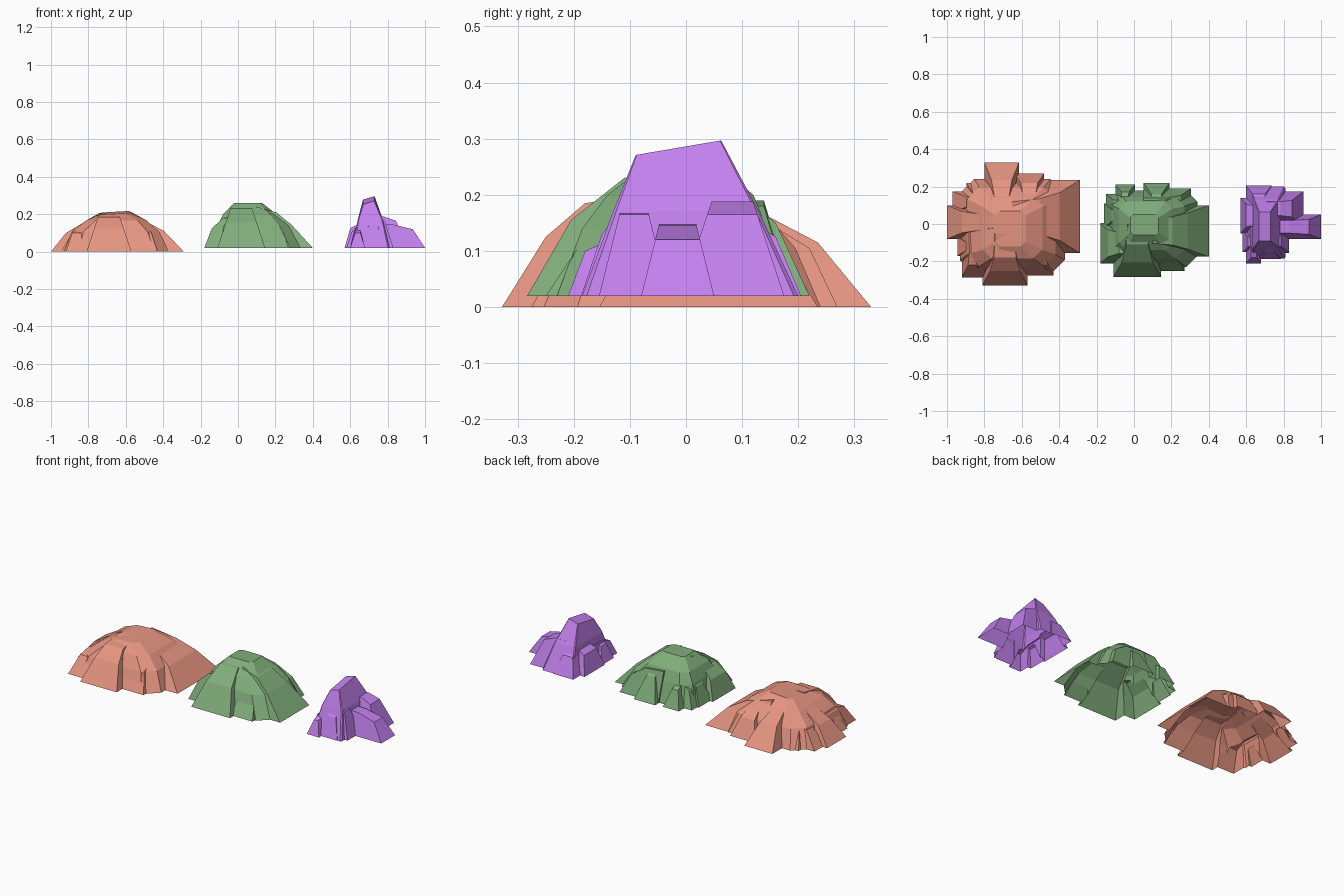
import bpy, bmesh


def solid(name, rings):
    """Closed object skinned over equal-length rings."""
    bm = bmesh.new()
    vs = [[bm.verts.new(p) for p in r] for r in rings]
    n = len(vs[0])
    for a, b in zip(vs, vs[1:]):
        for i in range(n):
            j = (i + 1) % n
            bm.faces.new((a[i], a[j], b[j], b[i]))
    bm.faces.new(vs[0][::-1])
    bm.faces.new(vs[-1])
    bmesh.ops.remove_doubles(bm, verts=bm.verts, dist=0.0005)
    bmesh.ops.recalc_face_normals(bm, faces=bm.faces)
    me = bpy.data.meshes.new(name)
    bm.to_mesh(me)
    bm.free()
    ob = bpy.data.objects.new(name, me)
    bpy.context.collection.objects.link(ob)
    return ob


def ring(x0, x1, y0, y1, z, c, tx=0, ty=0):
    """Rectangle with chamfered corners, optionally tilted."""
    c *= min(x1 - x0, y1 - y0)
    pts = [(x0 + c, y0), (x1 - c, y0), (x1, y0 + c), (x1, y1 - c),
           (x1 - c, y1), (x0 + c, y1), (x0, y1 - c), (x0, y0 + c)]
    return [(x, y, z + tx * (x - x1) + ty * (y - y1)) for x, y in pts]


def spur(z0, axis, a0, a1, prof, k=0.33):
    """Buttress with a tapered section following a (reach, height) profile."""
    rings = []
    for r, z in prof:
        t = min(k * (z - z0), 0.32 * (a1 - a0))
        sec = [(a0, z0), (a1, z0), (a1 - t, z), (a0 + t, z)]
        rings.append([(r, a, h) if axis == 'x' else (a, r, h) for a, h in sec])
    ob = solid("spur", rings)
    ob.hide_render = True
    return ob


def rock(name, color, z0, core, spurs, chamfer=0.15, tilt=(0, 0)):
    ob = solid(name, [ring(*r, chamfer, *(tilt if r is core[-1] else (0, 0)))
                      for r in core])
    # Fuse the buttresses into the core
    helpers = [spur(z0, *s) for s in spurs]
    for h in helpers:
        m = ob.modifiers.new("fuse", 'BOOLEAN')
        m.operation, m.solver, m.object = 'UNION', 'EXACT', h
    dg = bpy.context.evaluated_depsgraph_get()
    me = bpy.data.meshes.new_from_object(ob.evaluated_get(dg))
    ob.modifiers.clear()
    for h in helpers:
        bpy.data.objects.remove(h)
    # Open underside: only the outer shell remains
    bm = bmesh.new()
    bm.from_mesh(me)
    low = [f for f in bm.faces if all(v.co.z < z0 + 0.001 for v in f.verts)]
    bmesh.ops.delete(bm, geom=low, context='FACES')
    bm.to_mesh(me)
    bm.free()
    ob.data = me
    mat = bpy.data.materials.new(name + "_colour")
    mat.diffuse_color = (*color, 1)
    me.materials.clear()
    me.materials.append(mat)


# Broad low mound
rock("wide_rock", (0.79, 0.30, 0.22), 0.0,
     [(-0.93, -0.37, -0.27, 0.24, 0), (-0.89, -0.42, -0.225, 0.195, 0.105),
      (-0.81, -0.49, -0.185, 0.14, 0.168), (-0.74, -0.58, -0.12, 0.07, 0.218)],
     [('x', -0.155, 0.235, [(-0.29, 0), (-0.395, 0.11), (-0.50, 0.165), (-0.65, 0.195)], 0.6),
      ('x', -0.08, 0.10, [(-1.0, 0), (-0.92, 0.10), (-0.76, 0.195), (-0.65, 0.2)]),
      ('x', 0.06, 0.175, [(-0.97, 0), (-0.90, 0.09), (-0.78, 0.155), (-0.65, 0.16)]),
      ('x', -0.17, -0.07, [(-0.945, 0), (-0.90, 0.08), (-0.78, 0.15), (-0.65, 0.16)]),
      ('y', -0.80, -0.615, [(0.33, 0), (0.235, 0.115), (0.13, 0.17), (0, 0.2)]),
      ('y', -0.64, -0.48, [(0.27, 0), (0.22, 0.105), (0.13, 0.16), (0, 0.17)]),
      ('y', -0.895, -0.78, [(0.22, 0), (0.17, 0.09), (0.12, 0.125), (0, 0.125)]),
      ('y', -0.81, -0.57, [(-0.328, 0), (-0.25, 0.125), (-0.18, 0.185), (-0.05, 0.205)]),
      ('y', -0.60, -0.43, [(-0.275, 0), (-0.22, 0.105), (-0.15, 0.14), (0, 0.145)]),
      ('y', -0.92, -0.78, [(-0.285, 0), (-0.22, 0.10), (-0.15, 0.12), (0, 0.115)])],
     tilt=(0.06, 0.06))

# Middle mound
rock("middle_rock", (0.22, 0.42, 0.20), 0.02,
     [(-0.14, 0.34, -0.23, 0.18, 0.02), (-0.11, 0.27, -0.185, 0.145, 0.14),
      (-0.08, 0.205, -0.14, 0.12, 0.20), (-0.02, 0.13, -0.06, 0.05, 0.26)],
     [('x', -0.175, 0.10, [(0.40, 0.02), (0.285, 0.145), (0.205, 0.21), (0.10, 0.24)]),
      ('x', 0.03, 0.19, [(0.305, 0.02), (0.25, 0.13), (0.17, 0.18), (0.05, 0.19)]),
      ('x', -0.21, 0.005, [(-0.18, 0.02), (-0.14, 0.125), (-0.08, 0.18), (0.05, 0.19)]),
      ('x', -0.02, 0.11, [(-0.16, 0.02), (-0.12, 0.12), (-0.06, 0.18), (0.05, 0.2)]),
      ('x', 0.05, 0.16, [(-0.15, 0.02), (-0.11, 0.115), (-0.04, 0.16), (0.05, 0.17)]),
      ('y', -0.10, 0.005, [(0.21, 0.02), (0.17, 0.12), (0.10, 0.165), (0, 0.18)]),
      ('y', 0.05, 0.19, [(0.22, 0.02), (0.16, 0.15), (0.10, 0.2), (0, 0.23)]),
      ('y', -0.11, 0.145, [(-0.283, 0.02), (-0.205, 0.155), (-0.11, 0.23), (0, 0.25)]),
      ('y', 0.12, 0.27, [(-0.25, 0.02), (-0.19, 0.11), (-0.12, 0.165), (0, 0.18)])])

# Tall narrow peak with low shoulders
rock("tall_rock", (0.55, 0.22, 0.86), 0.02,
     [(0.615, 0.81, -0.185, 0.20, 0.02), (0.64, 0.775, -0.13, 0.13, 0.17),
      (0.668, 0.73, -0.09, 0.063, 0.297)],
     [('x', -0.08, 0.05, [(1.0, 0.02), (0.935, 0.12), (0.83, 0.145), (0.70, 0.15)], 0.25),
      ('x', -0.01, 0.175, [(0.905, 0.02), (0.845, 0.165), (0.78, 0.188), (0.70, 0.19)]),
      ('x', -0.155, -0.03, [(0.83, 0.02), (0.785, 0.165), (0.72, 0.175), (0.68, 0.18)], 0.25),
      ('x', -0.05, 0.14, [(0.57, 0.02), (0.60, 0.125), (0.655, 0.155), (0.70, 0.18)]),
      ('x', -0.15, -0.04, [(0.58, 0.02), (0.61, 0.11), (0.65, 0.13), (0.70, 0.15)]),
      ('y', 0.60, 0.735, [(0.205, 0.02), (0.16, 0.125), (0.10, 0.16), (0, 0.17)]),
      ('y', 0.60, 0.68, [(-0.21, 0.02), (-0.18, 0.10), (-0.12, 0.125), (0, 0.13)]),
      ('y', 0.66, 0.785, [(-0.187, 0.02), (-0.15, 0.13), (-0.11, 0.18), (0, 0.19)])],
     chamfer=0.04, tilt=(0.3, 0.17))
